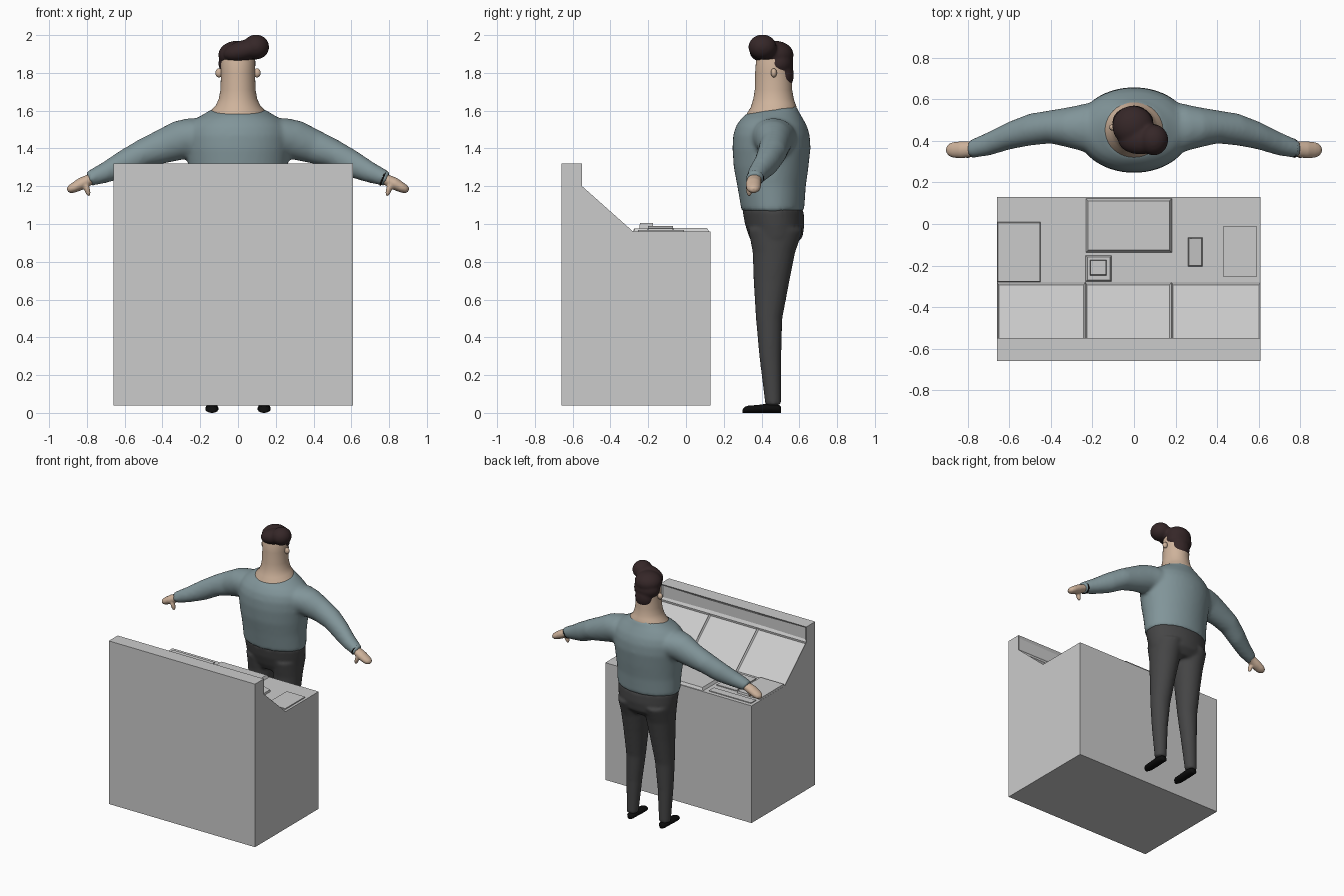
import bpy, bmesh, math
from mathutils import Vector, Matrix

if "Cube" in bpy.data.objects:
    bpy.data.objects.remove(bpy.data.objects["Cube"])


def material(name, rgb):
    m = bpy.data.materials.new(name)
    m.diffuse_color = (*rgb, 1)
    m.use_nodes = True
    m.node_tree.nodes["Principled BSDF"].inputs["Base Color"].default_value = m.diffuse_color
    return m


GREY = material("desk grey", (0.6, 0.6, 0.6))
SKIN = material("skin", (0.62, 0.45, 0.33))
SHIRT = material("shirt blue grey", (0.22, 0.30, 0.32))
TROUSER = material("trouser charcoal", (0.06, 0.06, 0.061))
BLACK = material("shoe black", (0.004, 0.004, 0.004))
HAIR = material("hair brown", (0.036, 0.02, 0.021))


def loft(bm, rings, n=32):
    """Closed tube through rings given as (centre, u axis, v axis)."""
    loops = []
    for c, u, v in rings:
        c, u, v = Vector(c), Vector(u), Vector(v)
        loops.append([bm.verts.new(c + u * math.cos(a) + v * math.sin(a))
                      for a in (2 * math.pi * i / n for i in range(n))])
    for p, q in zip(loops, loops[1:]):
        for i in range(n):
            bm.faces.new((p[i], p[(i + 1) % n], q[(i + 1) % n], q[i]))
    bm.faces.new(loops[0])
    bm.faces.new(loops[-1])


def level(z, rx, y0, y1, x=0, tilt=0):
    """Horizontal ring spanning y0..y1."""
    return (x, (y0 + y1) / 2, z), (rx, 0, 0), (0, (y1 - y0) / 2, tilt)


def blob(bm, c, r, rot=0):
    m = Matrix.Translation(c) @ Matrix.Rotation(rot, 4, 'Y') @ Matrix.Diagonal((*r, 1))
    bmesh.ops.create_uvsphere(bm, u_segments=24, v_segments=16, radius=1, matrix=m)


def finish(name, bm, mat, smooth=True, voxel=0, relax=4):
    """Make the object; with a voxel size, fuse its volumes into one skin."""
    bmesh.ops.recalc_face_normals(bm, faces=bm.faces)
    me = bpy.data.meshes.new(name)
    bm.to_mesh(me)
    bm.free()
    ob = bpy.data.objects.new(name, me)
    bpy.context.collection.objects.link(ob)
    if voxel:
        r = ob.modifiers.new("fuse", 'REMESH')
        r.mode, r.voxel_size = 'VOXEL', voxel
        s = ob.modifiers.new("relax", 'SMOOTH')
        s.factor, s.iterations = 0.5, relax
        dg = bpy.context.evaluated_depsgraph_get()
        fused = bpy.data.meshes.new_from_object(ob.evaluated_get(dg))
        ob.modifiers.clear()
        ob.data = fused
    ob.data.materials.clear()
    ob.data.materials.append(mat)
    for p in ob.data.polygons:
        p.material_index = 0
        p.use_smooth = smooth
    return ob


# Desk body: side profile extruded through the console bays
profile = [(-.66, .04), (-.66, 1.32), (-.55, 1.32), (-.55, 1.20),
           (-.28, .96), (.13, .96), (.13, .04)]
bm = bmesh.new()
cuts = [[bm.verts.new((x, y, z)) for y, z in profile] for x in (-.66, -.235, .18, .61)]
slopes, n = [], len(profile)
for p, q in zip(cuts, cuts[1:]):
    for i in range(n):
        f = bm.faces.new((p[i], p[(i + 1) % n], q[(i + 1) % n], q[i]))
        if i == 3:
            slopes.append(f)
bm.faces.new(cuts[0])
bm.faces.new(cuts[-1])
bmesh.ops.recalc_face_normals(bm, faces=bm.faces)
# Recessed sloping displays
bmesh.ops.inset_individual(bm, faces=slopes, thickness=.012, depth=-.012)
# Recessed strip along the ridge
ridge = [f for f in bm.faces if f.normal.y > .9 and f.calc_center_median().z > 1.2]
bmesh.ops.inset_region(bm, faces=ridge, thickness=.022, depth=-.012)
finish("desk", bm, GREY, smooth=False)


def plate(name, x0, x1, y0, y1, z1, taper=0, z0=.955, drop=0):
    """Desk-top panel with optionally bevelled sides and a lower right edge."""
    bm = bmesh.new()
    low = [bm.verts.new((x, y, z0)) for x, y in ((x0, y0), (x1, y0), (x1, y1), (x0, y1))]
    x0, x1, y0, y1 = x0 + taper, x1 - taper, y0 + taper, y1 - taper
    top = [bm.verts.new(v) for v in ((x0, y0, z1), (x1, y0, z1 - drop),
                                     (x1, y1, z1 - drop), (x0, y1, z1))]
    bm.faces.new(low)
    bm.faces.new(top)
    for i in range(4):
        j = (i + 1) % 4
        bm.faces.new((low[i], low[j], top[j], top[i]))
    finish(name, bm, GREY, smooth=False)


# Desk-top controls
plate("left_console", -.66, -.45, -.28, .01, .975, .004)
plate("left_pad", -.43, -.26, -.26, -.01, .967)
plate("rear_slot_panel", -.635, -.27, .04, .10, .966)
plate("central_keyboard", -.235, .185, -.14, .125, .98, .014)
plate("button_base", -.235, -.105, -.28, -.15, .975, .01)
plate("button_block", -.215, -.13, -.25, -.17, 1.005, .006)
plate("lever_block", .26, .33, -.205, -.065, .99, .004, drop=.015)
plate("right_screen", .43, .59, -.255, -.01, .968)

# Jumper: torso and both sleeves fused together
bm = bmesh.new()
loft(bm, [level(1.065, .245, .295, .625), level(1.2, .25, .272, .634),
          level(1.3, .262, .253, .648), level(1.4, .275, .246, .659),
          level(1.47, .275, .25, .655), level(1.52, .26, .265, .64),
          level(1.56, .22, .29, .615, tilt=.005), level(1.585, .175, .305, .595, tilt=.014),
          level(1.605, .14, .32, .585, tilt=.022)], 48)
sleeve = [(.10, .46, 1.46, .12, .10), (.22, .463, 1.455, .12, .105),
          (.30, .465, 1.445, .10, .098), (.40, .468, 1.41, .08, .084),
          (.50, .455, 1.374, .077, .071), (.60, .426, 1.32, .067, .067),
          (.70, .386, 1.273, .057, .051), (.79, .36, 1.238, .044, .037)]
for s in (-1, 1):
    loft(bm, [((s * x, y, z), (0, ry, 0), (s * rz * .4, 0, rz)) for x, y, z, ry, rz in sleeve])
finish("jumper", bm, SHIRT, voxel=.014, relax=5)

# Trousers: pelvis and both legs fused together
bm = bmesh.new()
loft(bm, [level(1.08, .24, .298, .622), level(1.0, .232, .312, .627),
          level(.93, .222, .335, .617), level(.88, .19, .36, .57)], 48)
leg = [(.97, .11, .11, .33, .62), (.85, .108, .104, .353, .578), (.7, .115, .088, .358, .548),
       (.5, .125, .071, .37, .51), (.3, .135, .056, .388, .504), (.04, .14, .042, .42, .504)]
for s in (-1, 1):
    loft(bm, [level(z, rx, y0, y1, x=s * x) for z, x, rx, y0, y1 in leg])
finish("trousers", bm, TROUSER, voxel=.012, relax=4)

# Neck and head column
bm = bmesh.new()
loft(bm, [level(1.57, .155, .312, .592, tilt=.02), level(1.605, .138, .322, .584, tilt=.02),
          level(1.63, .116, .343, .577, tilt=.012), level(1.665, .101, .357, .57),
          level(1.71, .093, .364, .562), level(1.8, .09, .366, .56),
          level(1.88, .09, .372, .555), level(1.92, .075, .39, .54)], 40)
finish("head", bm, SKIN)

# Swept hair: cap, quiff and nape
bm = bmesh.new()
blob(bm, (-.005, .472, 1.895), (.1, .098, .075))
blob(bm, (-.005, .49, 1.85), (.1, .078, .075))
blob(bm, (.03, .405, 1.918), (.11, .07, .055), -.25)
blob(bm, (.095, .405, 1.937), (.07, .075, .066))
blob(bm, (0, .515, 1.79), (.072, .056, .085))
finish("hair", bm, HAIR, voxel=.009, relax=5)

for s, side in ((-1, "left"), (1, "right")):
    # Ears
    bm = bmesh.new()
    blob(bm, (s * .1, .465, 1.8), (.02, .016, .024))
    finish(side + "_ear", bm, SKIN)

    # Hand with thumb
    bm = bmesh.new()
    palm = [(.75, .372, 1.247, .034, .027), (.79, .36, 1.232, .038, .028),
            (.83, .357, 1.213, .041, .03), (.87, .357, 1.192, .038, .025),
            (.89, .357, 1.183, .03, .02), (.903, .357, 1.178, .014, .01)]
    loft(bm, [((s * x, y, z), (0, ry, 0), (s * rz * .4, 0, rz)) for x, y, z, ry, rz in palm], 20)
    blob(bm, (s * .8, .335, 1.187), (.015, .018, .043), s * .3)
    finish(side + "_hand", bm, SKIN, voxel=.006, relax=3)

    # Shoe lofted heel to toe
    bm = bmesh.new()
    shoe = [(.503, .018, .016), (.49, .03, .022), (.44, .034, .025), (.38, .035, .021),
            (.33, .034, .019), (.31, .026, .016), (.299, .012, .008)]
    loft(bm, [((s * .138, y, h), (rx, 0, 0), (0, 0, h)) for y, rx, h in shoe], 20)
    finish(side + "_shoe", bm, BLACK)

# Bracelet on one wrist
bm = bmesh.new()
loft(bm, [((x, y, z), (0, .046, 0), (.016, 0, .04))
          for x, y, z in ((.764, .367, 1.246), (.772, .365, 1.242))], 24)
finish("bracelet", bm, BLACK)
